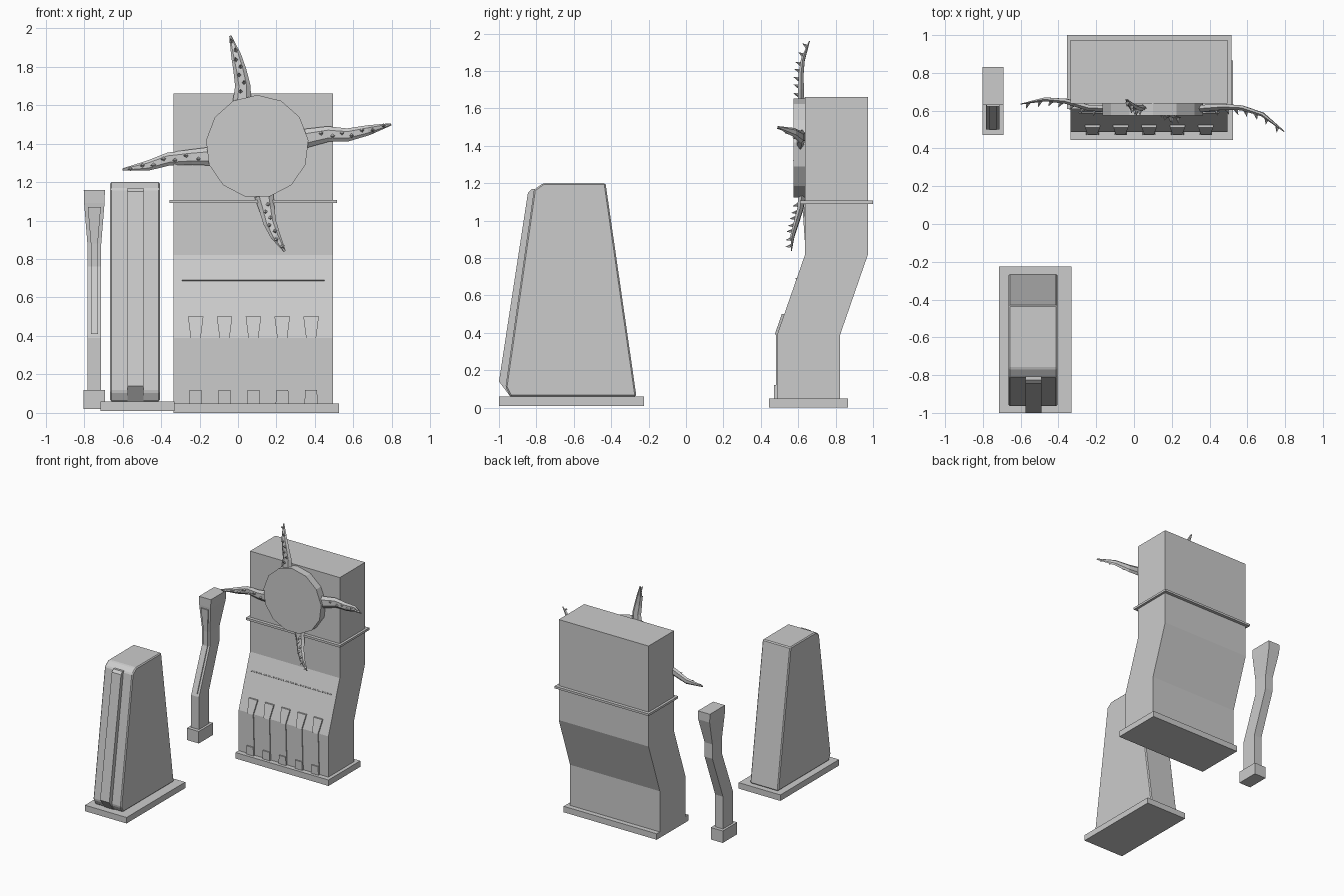
import bpy, bmesh, math
from mathutils import Vector

cube = bpy.data.objects.get("Cube")
if cube:
    bpy.data.objects.remove(cube)

stone = bpy.data.materials.new("plain_grey")
stone.use_nodes = True
GREY = (0.6, 0.6, 0.6, 1)
stone.diffuse_color = GREY
stone.node_tree.nodes["Principled BSDF"].inputs["Base Color"].default_value = GREY


def finish(name, bm, bevel=0):
    bmesh.ops.recalc_face_normals(bm, faces=bm.faces)
    mesh = bpy.data.meshes.new(name)
    bm.to_mesh(mesh)
    bm.free()
    mesh.materials.append(stone)
    obj = bpy.data.objects.new(name, mesh)
    bpy.context.collection.objects.link(obj)
    if bevel:
        mod = obj.modifiers.new("Bevel", "BEVEL")
        mod.width = bevel
        mod.segments = 1
    return obj


def loft(name, rings, bevel=0):
    """Skin a stack of equal-sized point rings and cap both ends."""
    bm = bmesh.new()
    loops = [[bm.verts.new(p) for p in ring] for ring in rings]
    n = len(loops[0])
    for a, b in zip(loops, loops[1:]):
        for i in range(n):
            j = (i + 1) % n
            bm.faces.new((a[i], a[j], b[j], b[i]))
    bm.faces.new(loops[0])
    bm.faces.new(loops[-1])
    return finish(name, bm, bevel)


def side_profile(name, x0, x1, outline, bevel=0):
    """Extrude a (y, z) outline along x."""
    return loft(name, [[(x, y, z) for y, z in outline] for x in (x0, x1)], bevel)


def stack(name, levels):
    """Rectangular column from (z, centre x, half width, front y, back y) levels."""
    return loft(name, [[(c - w, f, z), (c + w, f, z), (c + w, b, z), (c - w, b, z)]
                       for z, c, w, f, b in levels])


def box(name, x0, x1, y0, y1, z0, z1):
    return side_profile(name, x0, x1, [(y0, z0), (y1, z0), (y1, z1), (y0, z1)])


# Leaning wall
box("wall_base", -0.335, 0.525, 0.445, 0.865, 0, 0.05)
side_profile("wall", -0.335, 0.495,
             [(0.487, 0.05), (0.487, 0.39), (0.637, 0.82), (0.637, 1.66),
              (0.973, 1.66), (0.973, 0.82), (0.824, 0.39), (0.824, 0.05)])
box("wall_ledge", -0.355, 0.515, 0.61, 1.0, 1.09, 1.108)
side_profile("wall_slope_strip", -0.29, 0.45,
             [(0.588, 0.686), (0.584, 0.69), (0.588, 0.694), (0.6, 0.69)])

# Half columns along the lower wall
for i in range(5):
    x = -0.22 + 0.15 * i
    stack(f"wall_column_shaft_{i + 1}", [(0.05, x, 0.033, 0.48, 0.5),
                                         (0.39, x, 0.024, 0.48, 0.5)])
    stack(f"wall_column_foot_{i + 1}", [(0.05, x, 0.034, 0.47, 0.49),
                                        (0.12, x, 0.031, 0.47, 0.49)])
    stack(f"wall_column_capital_{i + 1}", [(0.39, x, 0.026, 0.474, 0.5),
                                           (0.5, x, 0.04, 0.512, 0.54)])

# Round plate
SIDES = 13
angles = [math.pi / 2 + math.tau * i / SIDES for i in range(SIDES)]
loft("disc", [[(0.1 + 0.268 * math.cos(a), y, 1.385 + 0.268 * math.sin(a))
               for a in angles] for y in (0.575, 0.64)])


# Flattened, tapering arms with thorns
def arm(name, path):
    pts = [Vector(p) for p in path]
    half = [0.05, 0.04, 0.034, 0.026, 0.006]
    rings, spikes = [], bmesh.new()
    for i, p in enumerate(pts):
        t = (pts[min(i + 1, 4)] - pts[max(i - 1, 0)]).normalized()
        side = t.cross(Vector((0, 1, 0))).normalized()
        out = side.cross(t).normalized()
        if out.y > 0:
            out = -out
        w = half[i]
        rings.append([p + side * w * math.cos(a) + out * w * 0.45 * math.sin(a)
                      for a in [math.tau * k / 6 for k in range(6)]])
        if i == 4:
            break
        for k in (0.2, 0.7):
            if i == 0 and k < 0.5:
                continue
            r = half[i] * (1 - k) + half[i + 1] * k
            c = p.lerp(pts[i + 1], k) + side * r * (k - 0.45) + out * r * 0.35
            rim = [spikes.verts.new(c + t * dx * 0.012 + side * dz * 0.012)
                   for dx, dz in ((1, 0), (0, 1), (-1, 0), (0, -1))]
            tip = spikes.verts.new(c + out * 0.028 + t * 0.012)
            for q in range(4):
                spikes.faces.new((rim[q], rim[(q + 1) % 4], tip))
            spikes.faces.new(rim)
    loft(name, rings)
    finish(name + "_thorns", spikes)


arm("upper_arm", [(0.02, 0.615, 1.6), (0.025, 0.615, 1.7), (0.01, 0.615, 1.78),
                  (-0.01, 0.625, 1.86), (-0.04, 0.66, 1.96)])
arm("left_arm", [(0.34, 0.61, 1.425), (0.47, 0.62, 1.45), (0.57, 0.615, 1.445),
                 (0.68, 0.58, 1.47), (0.795, 0.49, 1.5)])
arm("right_arm", [(-0.12, 0.61, 1.335), (-0.24, 0.615, 1.33), (-0.36, 0.65, 1.32),
                  (-0.47, 0.66, 1.285), (-0.6, 0.635, 1.265)])
arm("lower_arm", [(0.135, 0.62, 1.13), (0.15, 0.61, 1.06), (0.165, 0.59, 0.99),
                  (0.195, 0.57, 0.92), (0.243, 0.563, 0.84)])

# Tapered block with a ribbed front
box("block_base", -0.715, -0.33, -1.0, -0.225, 0.01, 0.06)
side_profile("block", -0.665, -0.405,
             [(-0.94, 0.06), (-0.965, 0.11), (-0.813, 1.165), (-0.765, 1.2),
              (-0.43, 1.2), (-0.265, 0.06)], 0.008)
side_profile("block_rib", -0.575, -0.49,
             [(-0.94, 0.06), (-1.0, 0.14), (-0.845, 1.15), (-0.825, 1.17),
              (-0.77, 1.17), (-0.9, 0.06)])

# Free-standing bent column
CX = -0.747
stack("column_plinth", [(0.02, CX, 0.055, 0.47, 0.66), (0.12, CX, 0.055, 0.47, 0.66)])
stack("column", [(0.12, CX, 0.036, 0.5, 0.63), (0.39, CX, 0.036, 0.5, 0.63),
                 (0.76, CX, 0.036, 0.645, 0.77), (0.88, CX, 0.036, 0.645, 0.77),
                 (1.09, CX, 0.053, 0.63, 0.83), (1.16, CX, 0.055, 0.63, 0.83)])
stack("column_front_strip", [(0.41, CX, 0.018, 0.498, 0.53), (0.76, CX, 0.018, 0.636, 0.67),
                             (0.88, CX, 0.018, 0.636, 0.67), (1.07, CX, 0.034, 0.623, 0.66)])
